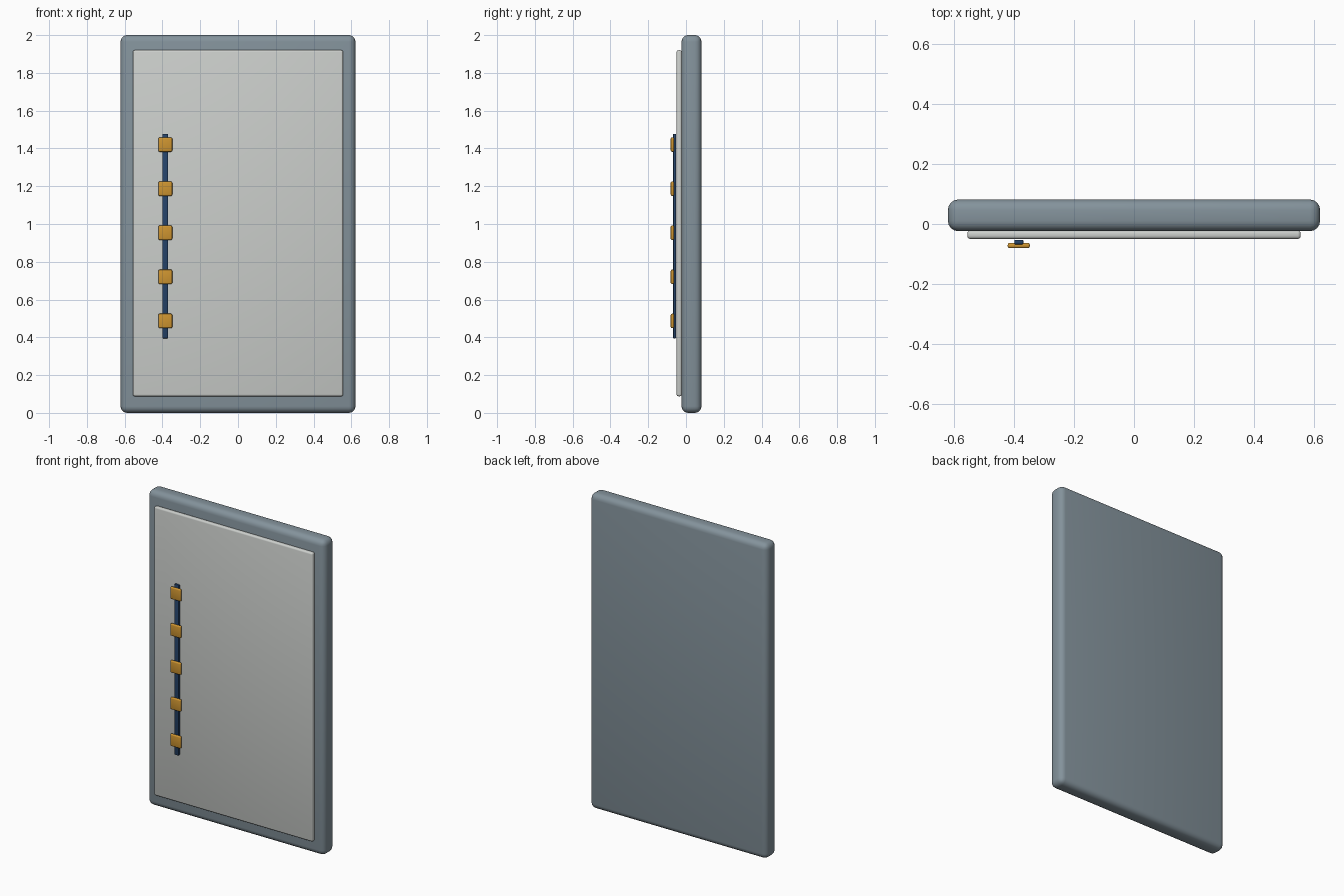
import bpy, math

if "Cube" in bpy.data.objects:
    bpy.data.objects.remove(bpy.data.objects["Cube"])


def material(name, rgb):
    m = bpy.data.materials.new(name)
    m.diffuse_color = (*rgb, 1)
    m.use_nodes = True
    m.node_tree.nodes["Principled BSDF"].inputs["Base Color"].default_value = m.diffuse_color
    return m


slate = material("slate_grey", (0.23, 0.29, 0.33))
pale = material("pale_grey", (0.60, 0.62, 0.60))
navy = material("navy_blue", (0.018, 0.055, 0.14))
gold = material("gold", (0.62, 0.30, 0.03))


def rounded_box(name, low, high, bevel, segments, mat):
    """Box between two corners with rounded edges."""
    center = [(a + b) / 2 for a, b in zip(low, high)]
    bpy.ops.mesh.primitive_cube_add(size=1, location=center)
    ob = bpy.context.object
    ob.name = name
    ob.scale = [b - a for a, b in zip(low, high)]
    bpy.ops.object.transform_apply(location=False, rotation=False, scale=True)
    ob.data.materials.append(mat)
    mod = ob.modifiers.new("rounding", 'BEVEL')
    mod.width = bevel
    mod.segments = segments
    bpy.ops.object.modifier_apply(modifier=mod.name)
    bpy.ops.object.shade_smooth_by_angle(angle=math.radians(35))
    return ob


# Backing slab and the raised front panel
rounded_box("backing_slab", (-0.622, -0.024, 0), (0.622, 0.082, 2), 0.035, 4, slate)
rounded_box("front_panel", (-0.557, -0.05, 0.088), (0.557, -0.022, 1.92), 0.01, 3, pale)

# Vertical rail with a column of square studs
X = -0.385
rounded_box("rail", (X - 0.015, -0.068, 0.395), (X + 0.015, -0.053, 1.477), 0.003, 2, navy)
for i in range(5):
    z = 0.487 + i * 0.2333
    rounded_box(f"stud_{i + 1}", (X - 0.037, -0.081, z - 0.038),
                (X + 0.037, -0.063, z + 0.038), 0.007, 3, gold)
